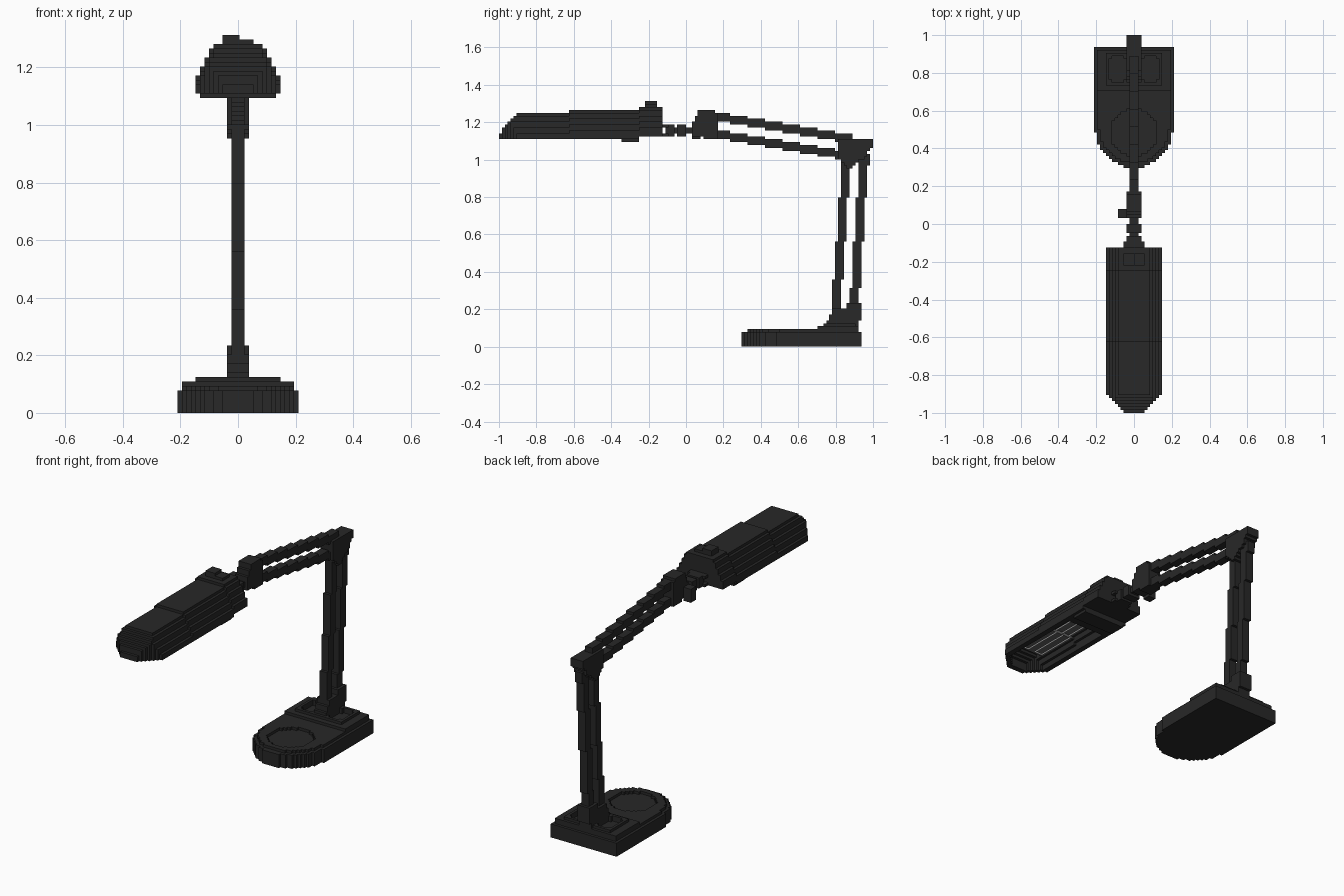
import bpy, bmesh, math
from mathutils import Matrix

cube = bpy.data.objects.get("Cube")
if cube:
    bpy.data.objects.remove(cube, do_unlink=True)

V = 1 / 64  # block size; x is centred, y counts from the front, z from the ground


def material(name, grey):
    m = bpy.data.materials.new(name)
    m.use_nodes = True
    colour = (grey, grey, grey, 1)
    m.diffuse_color = colour
    bsdf = next(n for n in m.node_tree.nodes if n.type == 'BSDF_PRINCIPLED')
    bsdf.inputs["Base Color"].default_value = colour
    return m


BLACK = material("charcoal plastic", 0.021)
GREY = material("reflector grey", 0.12)
WHITE = material("tube white", 0.8)


def part(name, boxes, mat=BLACK):
    """One object from boxes (x0, x1, y0, y1, z0, z1) in block units."""
    bm = bmesh.new()
    for x0, x1, y0, y1, z0, z1 in boxes:
        size = Matrix.Diagonal(((x1 - x0) * V, (y1 - y0) * V, (z1 - z0) * V, 1))
        centre = Matrix.Translation(((x0 + x1) / 2 * V, (y0 + y1) / 2 * V - 1, (z0 + z1) / 2 * V))
        bmesh.ops.create_cube(bm, size=1, matrix=centre @ size)
    mesh = bpy.data.meshes.new(name)
    bm.to_mesh(mesh)
    bm.free()
    mesh.materials.append(mat)
    obj = bpy.data.objects.new(name, mesh)
    bpy.context.collection.objects.link(obj)
    return obj


def mid(half, y0, y1, z0, z1):
    return [(-half, half, y0, y1, z0, z1)]


def pair(x0, x1, y0, y1, z0, z1):
    return [(x0, x1, y0, y1, z0, z1), (-x1, -x0, y0, y1, z0, z1)]


# Base: rounded front, with an inset top layer holding a round recess
def base_half(j):
    d = max(0, 96 - j)
    return math.floor(math.sqrt(184 - d * d) + 0.5) - 0.5


lower, upper = [], []
for j in range(83, 97):
    lower += mid(base_half(j), j, j + 1, 0, 5)
lower += mid(13.5, 97, 124, 0, 5)
for j in range(85, 109):
    h = base_half(j - 1) - 1
    d = j + 0.5 - 95
    if abs(d) < 8:
        c = math.floor(math.sqrt(64 - d * d)) + 0.5
        upper += pair(min(c, h - 1), h, j, j + 1, 5, 6)
    else:
        upper += mid(h, j, j + 1, 5, 6)
upper += mid(12.5, 109, 123, 5, 6)
part("base_plate", lower)
part("base_top", upper)


# Rear deck with two sunken trays and a raised rim around them
def tray_layer(half, y0, y1, z0, z1):
    boxes = mid(half, y0, 112, z0, z1) + mid(half, 121, y1, z0, z1)
    boxes += mid(2.5, 112, 121, z0, z1) + pair(8.5, half, 112, 121, z0, z1)
    for y in (112, 120):
        boxes += pair(2.5, 3.5, y, y + 1, z0, z1) + pair(7.5, 8.5, y, y + 1, z0, z1)
    return boxes


part("rear_deck", tray_layer(12.5, 109, 123, 6, 7))
part("tray_rim", tray_layer(9.5, 111, 122, 7, 8))

# Foot bracket and the two stepped posts
part("foot_bracket", mid(2.5, 112, 123, 7, 9) + mid(2.5, 113, 123, 9, 11)
     + mid(2.5, 114, 123, 11, 13) + mid(2.5, 119, 124, 9, 15))
for name, y, levels in (("front_post", 114, (10, 23, 36, 51, 63)),
                        ("rear_post", 120, (12, 20, 36, 51, 65))):
    boxes = []
    for i in range(4):
        boxes += mid(1.5, y + i, y + i + 3, levels[i], levels[i + 1])
    part(name, boxes)

# Elbow plate: wedge that narrows downwards
elbow = mid(1.5, 123, 127, 62, 66)
for y0, y1, z0, z1 in ((119, 121, 61, 62), (118, 122, 62, 63), (117, 123, 63, 64), (116, 125, 64, 65),
                       (116, 126, 65, 67), (116, 127, 67, 68), (116, 128, 68, 71)):
    elbow += mid(2.5, y0, y1, z0, z1)
part("elbow", elbow)

# Two parallel stepped beams of the upper arm
for name, top in (("upper_beam", 80), ("lower_beam", 74)):
    boxes = []
    for i in range(8):
        boxes += mid(1.5, 73 + 6 * i, 79 + 6 * i, top - 3 - i, top - i)
    part(name, boxes)

# Wrist, side knob and hinge to the head
part("wrist", mid(2.5, 66, 75, 72, 77) + mid(2.5, 67, 75, 77, 79)
     + mid(2.5, 68, 75, 79, 80) + mid(2.5, 68, 74, 80, 81) + mid(2.5, 70, 75, 71, 72))
part("knob", [(-5.5, -2.5, 66, 69, 71, 76)])
part("hinge", mid(1.5, 59, 66, 73, 75) + mid(2.5, 61, 64, 72, 76) + mid(2.5, 57, 60, 72, 76)
     + mid(3.5, 56, 58, 72, 73) + mid(3.5, 56, 58, 75, 76))


# Lamp head: stepped vault, hollow below, tapering at the front
def vault_half(z, top):
    return min(9.5, 5.5 + (top - z) // 2)


sections = [(j, j + 1, 73 + j + (j > 0), 80, 3.5 + j) for j in range(6)]
sections += [(6, 24, 80, 80, 9.5), (24, 38, 81, 81, 9.5), (38, 48, 81, 81, 9.5), (48, 56, 82, 82, 9.5)]
shell = []
for y0, y1, top, profile_top, limit in sections:
    for z in range(72 if y0 >= 48 else 71, top):
        h = min(limit, vault_half(z, profile_top))
        if y0 < 2 or y0 >= 38 or z >= top - 2:
            shell += mid(h, y0, y1, z, z + 1)
        else:
            shell += pair(h - 2, h, y0, y1, z, z + 1)
part("lamp_head", shell)
part("lower_cover", mid(8.5, 42, 48, 70, 71))
part("switch", mid(3.5, 50, 54, 82, 83) + [(-3.5, 0.3, 50, 54, 83, 84)])

# Reflector panel and slim looped tubes, both stepping up with the roof
part("reflector", mid(5.5, 8, 24, 75, 76) + mid(5.5, 24, 38, 76, 77), GREY)
tubes = []
for y0, y1, z in ((9, 24, 74.6), (24, 38, 75.6)):
    for x in (1.5, 4.5):
        tubes += pair(x - 0.15, x + 0.15, y0, y1, z, z + 0.4)
tubes += pair(1.5, 4.5, 9, 9.3, 74.6, 75)
part("light_tubes", tubes, WHITE)
